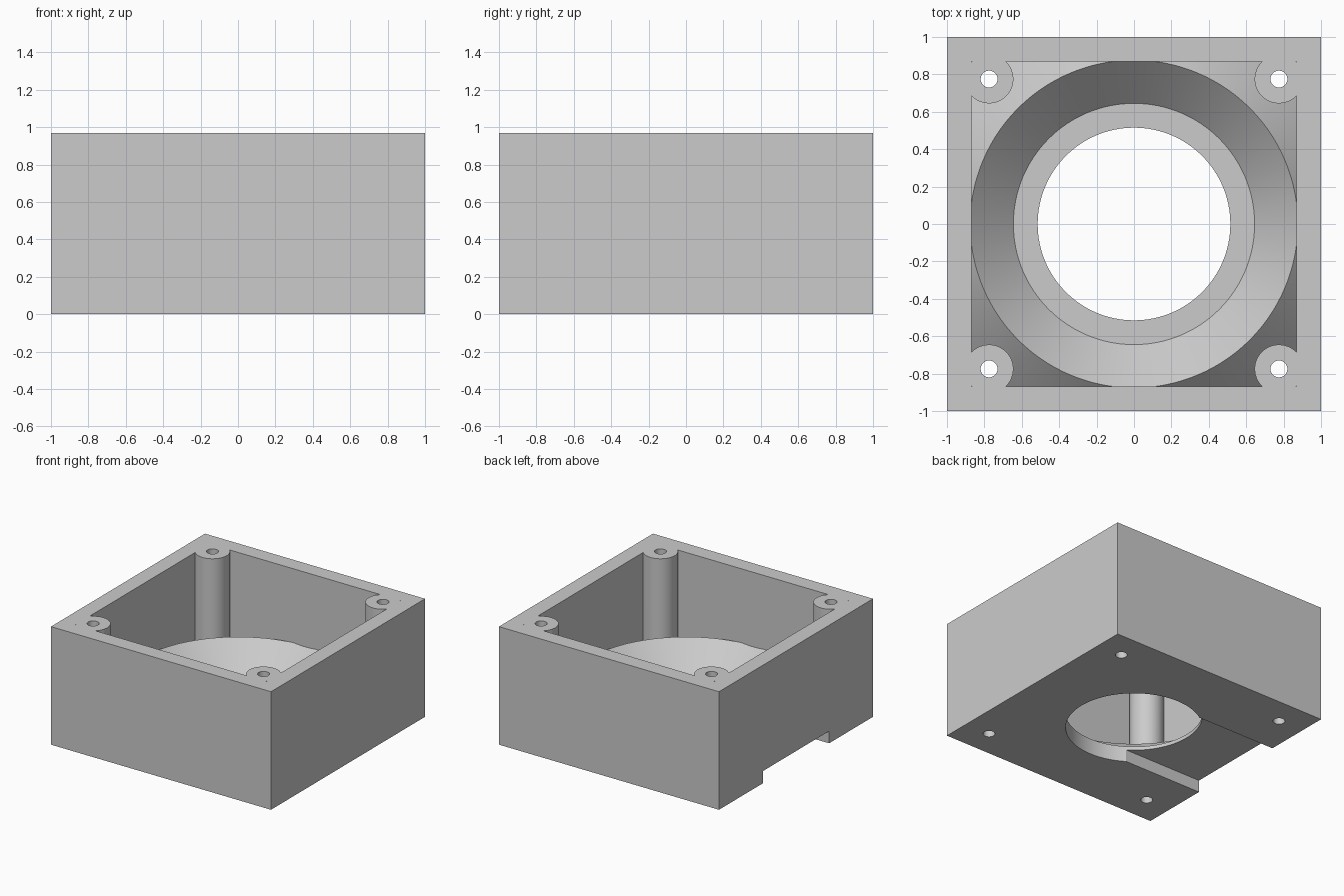
import bpy, bmesh, math
from mathutils import Matrix, Vector

default = bpy.data.objects.get("Cube")
if default:
    bpy.data.objects.remove(default, do_unlink=True)

HEIGHT, FLOOR, INNER = 0.97, 0.13, 0.87
HOLE_R, BOWL_R, RIDGE_R, RIDGE_Z = 0.515, 0.645, 0.876, 0.363
BOSS_POS, BOSS_R, SCREW_R = 0.775, 0.13, 0.045

grey = bpy.data.materials.new("grey plastic")
grey.use_nodes = True
colour = (0.6, 0.6, 0.6, 1)
grey.diffuse_color = colour
grey.node_tree.nodes["Principled BSDF"].inputs["Base Color"].default_value = colour


def finish(name, bm):
    bmesh.ops.recalc_face_normals(bm, faces=bm.faces)
    mesh = bpy.data.meshes.new(name)
    bm.to_mesh(mesh)
    bm.free()
    mesh.materials.append(grey)
    obj = bpy.data.objects.new(name, mesh)
    bpy.context.collection.objects.link(obj)
    return obj


def box(name, low, high):
    low, high = Vector(low), Vector(high)
    bm = bmesh.new()
    bmesh.ops.create_cube(bm, size=1, matrix=Matrix.Translation((low + high) / 2)
                          @ Matrix.Diagonal((*(high - low), 1)))
    return finish(name, bm)


def cylinder(name, x, y, radius, low, high, sides=64):
    bm = bmesh.new()
    bmesh.ops.create_cone(bm, cap_ends=True, segments=sides, radius1=radius, radius2=radius,
                          depth=high - low, matrix=Matrix.Translation((x, y, (low + high) / 2)))
    return finish(name, bm)


def revolve(name, profile, steps=128):
    """Closed ring swept around the z axis."""
    bm = bmesh.new()
    rings = [[bm.verts.new((r * math.cos(a), r * math.sin(a), z)) for r, z in profile]
             for a in (math.tau * i / steps for i in range(steps))]
    n = len(profile)
    for i, ring in enumerate(rings):
        after = rings[(i + 1) % steps]
        for j in range(n):
            k = (j + 1) % n
            bm.faces.new((ring[j], after[j], after[k], ring[k]))
    return finish(name, bm)


def combine(target, tool, operation):
    bpy.context.view_layer.objects.active = target
    mod = target.modifiers.new(operation, "BOOLEAN")
    mod.operation, mod.solver, mod.object = operation, "EXACT", tool
    bpy.ops.object.modifier_apply(modifier=mod.name)
    bpy.data.objects.remove(tool, do_unlink=True)


corners = [(sx * BOSS_POS, sy * BOSS_POS) for sx in (-1, 1) for sy in (-1, 1)]

# Cavity shape: square pocket less the corner bosses and the sloped ring
cavity = box("cavity", (-INNER, -INNER, FLOOR), (INNER, INNER, HEIGHT + 0.2))
for x, y in corners:
    combine(cavity, cylinder("boss", x, y, BOSS_R, 0, HEIGHT + 0.4), "DIFFERENCE")
rise = RIDGE_Z - FLOOR
skirt = 0.05
slope = rise / (RIDGE_R - BOWL_R)
ring = revolve("ring", [(BOWL_R, FLOOR - skirt), (BOWL_R, FLOOR), (RIDGE_R, RIDGE_Z),
                        (RIDGE_R + rise / slope, FLOOR), (RIDGE_R + rise / slope, FLOOR - skirt)])
combine(cavity, ring, "DIFFERENCE")

# Housing block with its pocket
housing = box("housing", (-1, -1, 0), (1, 1, HEIGHT))
combine(housing, cavity, "DIFFERENCE")

# Centre opening, screw holes and underside channel
combine(housing, cylinder("opening", 0, 0, HOLE_R, -0.2, 0.3, 128), "DIFFERENCE")
for x, y in corners:
    combine(housing, cylinder("screw_hole", x, y, SCREW_R, -0.2, HEIGHT + 0.2, 32), "DIFFERENCE")
combine(housing, box("channel", (-1.2, -0.43, -0.2), (0, 0.43, 0.1)), "DIFFERENCE")

# Smooth the round walls, keep the edges crisp
bpy.ops.object.select_all(action="DESELECT")
housing.select_set(True)
bpy.context.view_layer.objects.active = housing
bpy.ops.object.shade_smooth_by_angle(angle=math.radians(30))
